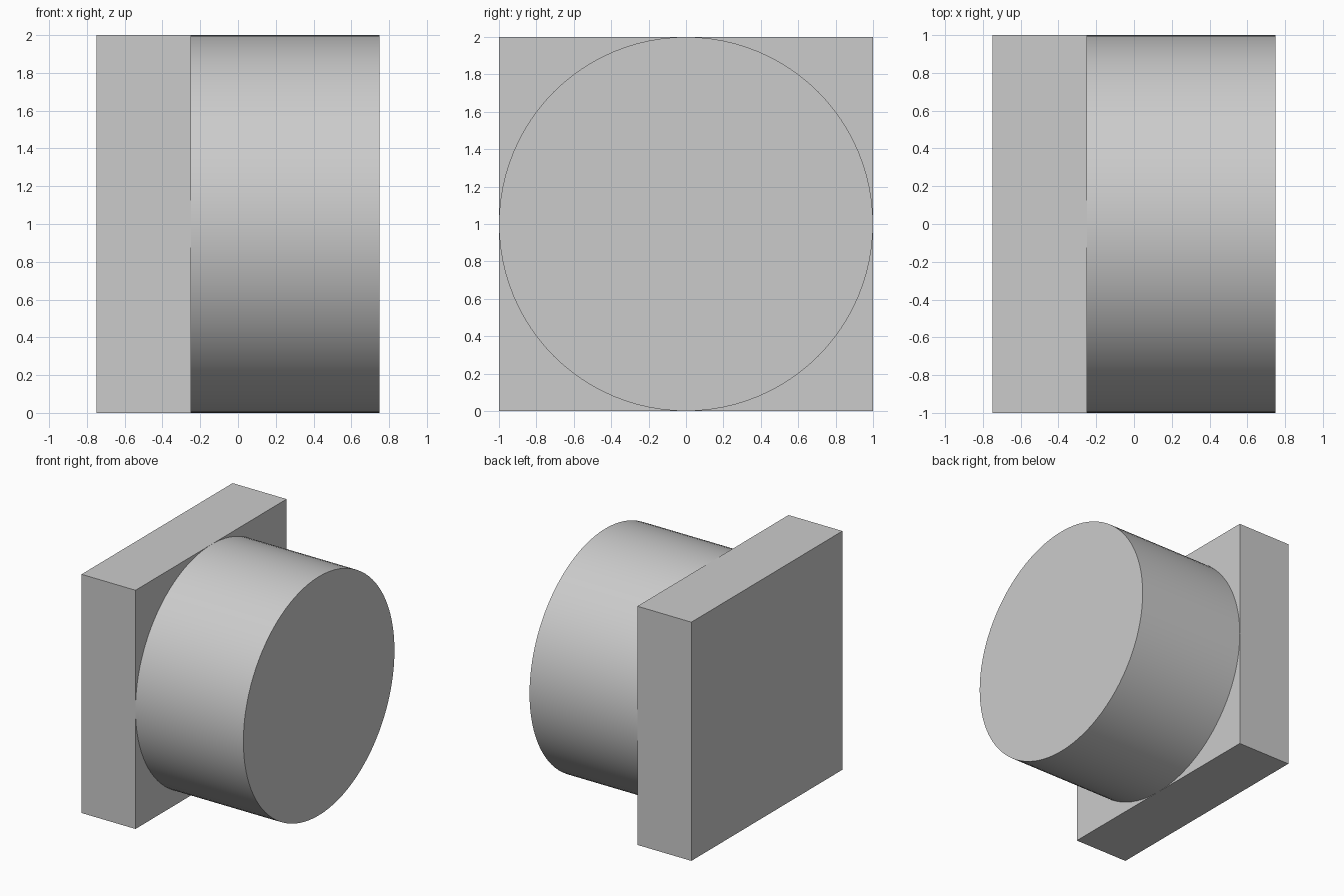
import bpy
import math

if "Cube" in bpy.data.objects:
    bpy.data.objects.remove(bpy.data.objects["Cube"])

# Square backing plate: x -0.75..-0.25, y -1..1, z 0..2
bpy.ops.mesh.primitive_cube_add(size=1, location=(-0.5, 0, 1))
plate = bpy.context.object
plate.name = "square_plate"
plate.scale = (0.5, 2, 2)
bpy.ops.object.transform_apply(location=False, rotation=False, scale=True)

# Round boss on the plate's right face: x -0.25..0.75
bpy.ops.mesh.primitive_cylinder_add(
    vertices=96, radius=1, depth=1,
    location=(0.25, 0, 1), rotation=(0, math.pi / 2, 0))
boss = bpy.context.object
boss.name = "round_boss"
bpy.ops.object.transform_apply(location=False, rotation=True, scale=False)
bpy.ops.object.shade_smooth_by_angle(angle=math.radians(30))

# Join both into one solid, without the hidden face between them
union = plate.modifiers.new("join_boss", 'BOOLEAN')
union.operation = 'UNION'
union.solver = 'EXACT'
union.object = boss
bpy.context.view_layer.objects.active = plate
bpy.ops.object.select_all(action='DESELECT')
plate.select_set(True)
bpy.ops.object.modifier_apply(modifier=union.name)
bpy.data.objects.remove(boss, do_unlink=True)
plate.name = "plate_with_round_boss"
bpy.ops.object.shade_smooth_by_angle(angle=math.radians(30))
